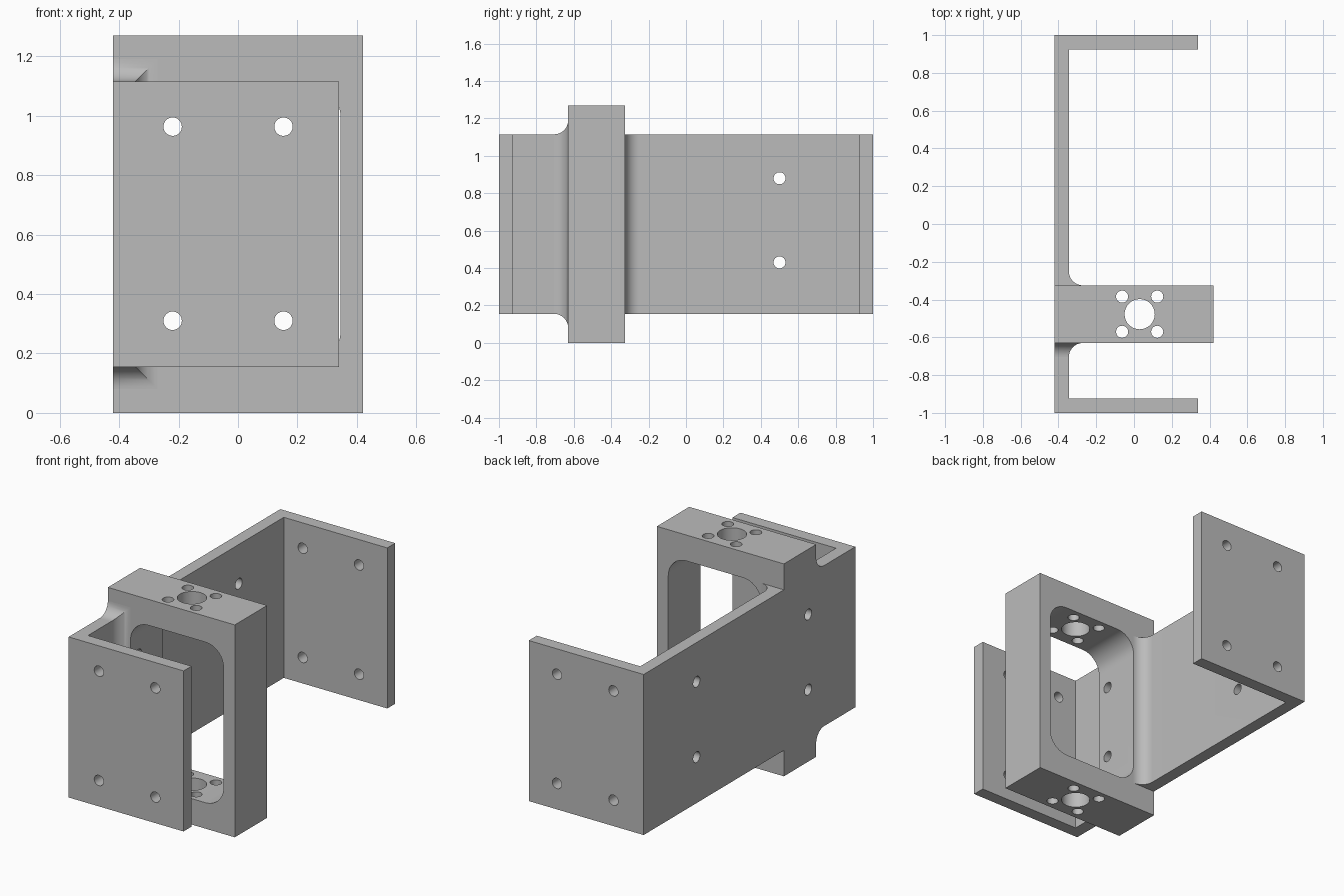
import bpy, bmesh
from math import sin, cos, pi, radians
from mathutils import Matrix, Vector

if "Cube" in bpy.data.objects:
    bpy.data.objects.remove(bpy.data.objects["Cube"])

# Main dimensions
LEFT, RIGHT = -0.42, 0.42            # outer faces of the frame
INNER, FLANGE_END = -0.345, 0.34     # spine inner face, flange tips
LOW, HIGH, TOP = 0.155, 1.115, 1.27  # arm height range, frame height
FRONT, BACK = -0.63, -0.325          # frame depth range
WALL, FILLET = 0.075, 0.075

metal = bpy.data.materials.new("plain grey")
metal.use_nodes = True
GREY = (0.5, 0.5, 0.5, 1)
metal.diffuse_color = GREY
metal.node_tree.nodes["Principled BSDF"].inputs["Base Color"].default_value = GREY


def make_object(name, bm):
    bmesh.ops.recalc_face_normals(bm, faces=bm.faces)
    mesh = bpy.data.meshes.new(name)
    bm.to_mesh(mesh)
    bm.free()
    mesh.materials.append(metal)
    obj = bpy.data.objects.new(name, mesh)
    bpy.context.collection.objects.link(obj)
    return obj


def prism(name, points, offset):
    """Extrude a closed 3D outline along an offset."""
    bm = bmesh.new()
    face = bm.faces.new([bm.verts.new(p) for p in points])
    out = bmesh.ops.extrude_face_region(bm, geom=[face])
    bmesh.ops.translate(bm, vec=Vector(offset),
                        verts=[v for v in out["geom"] if isinstance(v, bmesh.types.BMVert)])
    return make_object(name, bm)


def loft(name, rings):
    """Skin a row of four-sided rings and close both ends."""
    bm = bmesh.new()
    rows = [[bm.verts.new(p) for p in ring] for ring in rings]
    for a, b in zip(rows, rows[1:]):
        for i in range(4):
            j = (i + 1) % 4
            bm.faces.new((a[i], a[j], b[j], b[i]))
    bm.faces.new(rows[0])
    bm.faces.new(rows[-1])
    return make_object(name, bm)


def drills(axis, spots, depth=0.4):
    """One cutter made of separate rods: each spot is (centre, radius)."""
    turn = {"X": Matrix.Rotation(pi / 2, 4, "Y"),
            "Y": Matrix.Rotation(pi / 2, 4, "X"),
            "Z": Matrix.Identity(4)}[axis]
    bm = bmesh.new()
    for centre, radius in spots:
        bmesh.ops.create_cone(bm, cap_ends=True, segments=32, radius1=radius, radius2=radius,
                              depth=depth, matrix=Matrix.Translation(centre) @ turn)
    return make_object("drill_cutter", bm)


def cut(obj, cutter):
    mod = obj.modifiers.new("cut", "BOOLEAN")
    mod.operation, mod.solver, mod.object = "DIFFERENCE", "EXACT", cutter
    bpy.context.view_layer.objects.active = obj
    bpy.ops.object.modifier_apply(modifier=mod.name)
    bpy.data.objects.remove(cutter)


def fillet_steps(count=12):
    """Pairs (distance from the frame face, flare beyond the arm)."""
    for i in range(count + 1):
        a = pi / 2 * i / count
        yield FILLET * (1 - sin(a)), FILLET * (1 - cos(a))


# Frame with a rounded window right through it
frame = prism("motor_frame", [(LEFT, FRONT, 0), (RIGHT, FRONT, 0),
                              (RIGHT, FRONT, TOP), (LEFT, FRONT, TOP)], (0, BACK - FRONT, 0))
R = 0.12
x0, x1 = INNER + FILLET, RIGHT - WALL
outline = []
for k, (cx, cz) in enumerate([(x1 - R, HIGH - R), (x0 + R, HIGH - R),
                              (x0 + R, LOW + R), (x1 - R, LOW + R)]):
    for i in range(13):
        a = pi / 2 * (k + i / 12)
        outline.append((cx + R * cos(a), FRONT - 0.1, cz + R * sin(a)))
cut(frame, prism("window_cutter", outline, (0, 0.5, 0)))

# Shaft hole with four screw holes, top and bottom
cx, cy, d = 0.03, (FRONT + BACK) / 2, 0.093
ring = [((cx, cy, TOP / 2), 0.08)]
ring += [((cx + sx * d, cy + sy * d, TOP / 2), 0.032) for sx in (-1, 1) for sy in (-1, 1)]
cut(frame, drills("Z", ring, 2))

# Rear arm: spine, flange and fillet against the frame
points = [(LEFT, BACK), (LEFT, 1), (FLANGE_END, 1), (FLANGE_END, 1 - WALL), (INNER, 1 - WALL)]
points += [(INNER + flare, BACK + gap) for gap, flare in fillet_steps()]
rear = prism("rear_arm", [(x, y, LOW) for x, y in points], (0, 0, HIGH - LOW))

# Front arm: flange and short spine
neck = FRONT - FILLET
points = [(LEFT, neck), (LEFT, -1), (FLANGE_END, -1), (FLANGE_END, WALL - 1),
          (INNER, WALL - 1), (INNER, neck)]
front = prism("front_arm", [(x, y, LOW) for x, y in points], (0, 0, HIGH - LOW))

# Mitred flare between the front arm and the frame
flare_part = loft("front_flare", [
    [(LEFT, FRONT - gap, LOW - f), (INNER + f, FRONT - gap, LOW - f),
     (INNER + f, FRONT - gap, HIGH + f), (LEFT, FRONT - gap, HIGH + f)]
    for gap, f in fillet_steps()])

# Screw holes in both flanges
for arm, y in ((front, -1), (rear, 1)):
    cut(arm, drills("Y", [((x, y, z), 0.031) for x in (-0.22, 0.153) for z in (0.31, 0.963)]))

# Screw holes through the spine
for part, y in ((rear, 0.5), (frame, -0.555)):
    cut(part, drills("X", [((LEFT, y, z), 0.032) for z in (0.43, 0.88)]))

# Smooth the curved walls, keep the corners sharp
for obj in (frame, rear, front, flare_part):
    bpy.ops.object.select_all(action="DESELECT")
    obj.select_set(True)
    bpy.context.view_layer.objects.active = obj
    bpy.ops.object.shade_smooth_by_angle(angle=radians(30))
